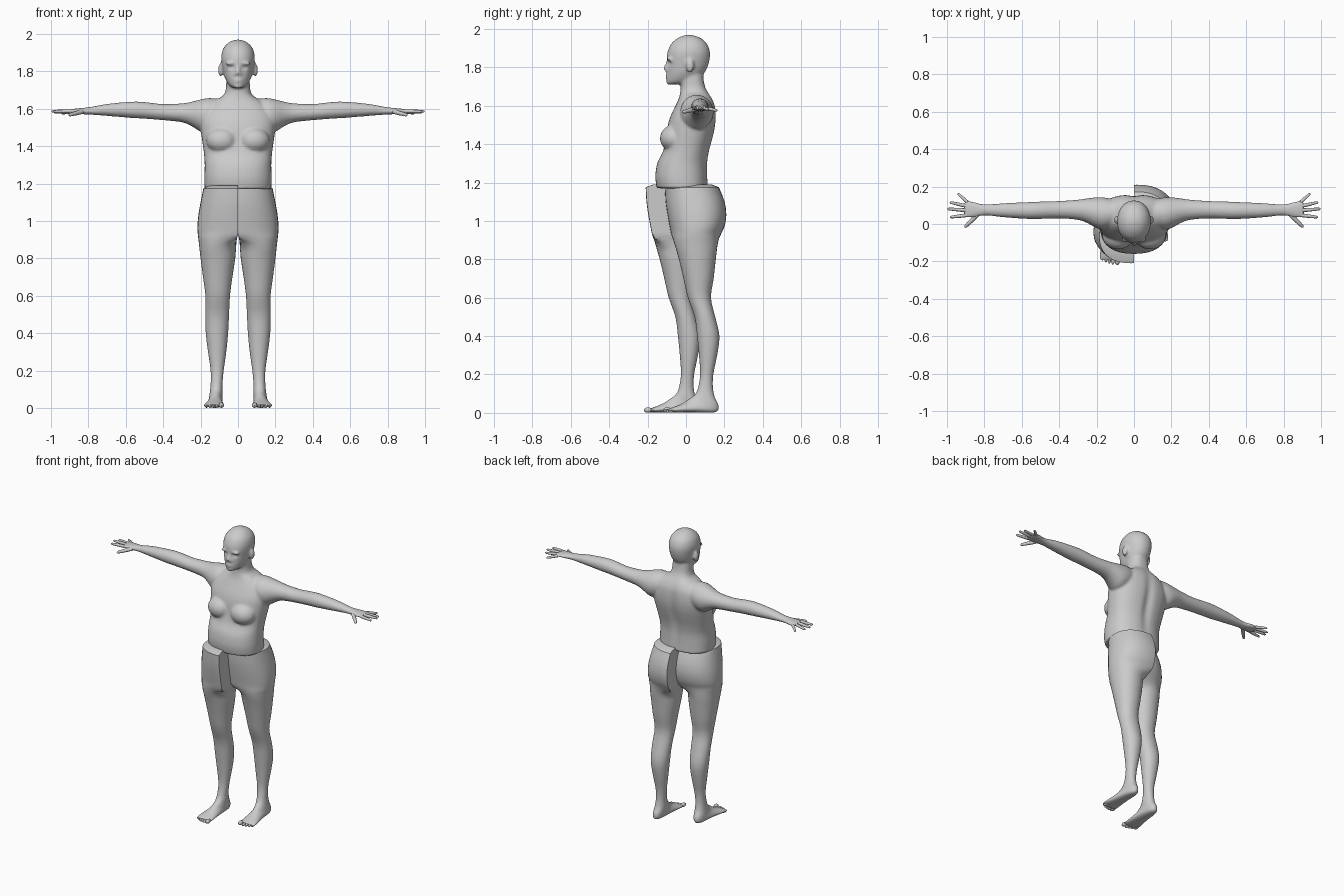
import bpy, bmesh, math
from mathutils import Vector


def spline(rows, k):
    """Catmull-Rom interpolation of rows of numbers, k steps per span."""
    out = []
    for i in range(len(rows) - 1):
        a, b = rows[max(i - 1, 0)], rows[i]
        c, d = rows[i + 1], rows[min(i + 2, len(rows) - 1)]
        for j in range(k):
            t = j / k
            out.append([0.5 * (2 * q + (r - p) * t + (2 * p - 5 * q + 4 * r - s) * t * t
                               + (3 * q - p - 3 * r + s) * t ** 3)
                        for p, q, r, s in zip(a, b, c, d)])
    out.append(list(rows[-1]))
    return out


def unit_ring(n, power=2.0):
    e = 2 / power
    pts = []
    for i in range(n):
        t = 2 * math.pi * i / n
        c, s = math.cos(t), math.sin(t)
        pts.append((math.copysign(abs(c) ** e, c), math.copysign(abs(s) ** e, s)))
    return pts


def loft(bm, rings):
    vs = [[bm.verts.new(p) for p in r] for r in rings]
    n = len(vs[0])
    for a, b in zip(vs, vs[1:]):
        for i in range(n):
            bm.faces.new((a[i], a[(i + 1) % n], b[(i + 1) % n], b[i]))
    bm.faces.new(vs[0])
    bm.faces.new(vs[-1])


def ellipsoid(bm, c, r, seg=16):
    vs = bmesh.ops.create_uvsphere(bm, u_segments=seg, v_segments=seg // 2 + 2, radius=1)['verts']
    for v in vs:
        v.co = Vector(c) + Vector([p * q for p, q in zip(v.co, r)])


def tube(bm, pts, radii):
    d = (Vector(pts[-1]) - Vector(pts[0])).normalized()
    u = d.cross(Vector((0, 0, 1))).normalized()
    w = u.cross(d)
    loft(bm, [[Vector(p) + r * (u * c + w * s) for c, s in unit_ring(10)]
              for p, r in zip(pts, radii)])


def finish(bm, name, angle=50):
    bmesh.ops.recalc_face_normals(bm, faces=bm.faces)
    me = bpy.data.meshes.new(name)
    bm.to_mesh(me)
    bm.free()
    ob = bpy.data.objects.new(name, me)
    bpy.context.collection.objects.link(ob)
    bpy.ops.object.select_all(action='DESELECT')
    bpy.context.view_layer.objects.active = ob
    ob.select_set(True)
    bpy.ops.object.shade_smooth_by_angle(angle=math.radians(angle))
    return ob


# Upper body: horizontal sections (z, half width, front y, back y)
torso = [(1.17, .178, -.152, .115), (1.23, .18, -.16, .113), (1.3, .178, -.15, .113),
         (1.36, .182, -.122, .122), (1.42, .19, -.11, .138), (1.48, .198, -.1, .152),
         (1.54, .2, -.083, .157), (1.6, .175, -.055, .152), (1.64, .13, -.037, .136),
         (1.67, .08, -.03, .116), (1.7, .066, -.028, .1), (1.74, .063, -.03, .092),
         (1.78, .06, -.03, .09)]
head = [(1.712, .025, -.092, -.03), (1.722, .042, -.1, .02), (1.74, .057, -.101, .06),
        (1.77, .072, -.1, .095), (1.8, .08, -.099, .112), (1.84, .087, -.1, .123),
        (1.88, .09, -.096, .125), (1.92, .08, -.079, .111), (1.948, .058, -.05, .084),
        (1.963, .034, -.02, .052), (1.97, .008, .008, .024)]
# Arm: upright sections (x, low z, high z, front y, back y)
arm = [(.1, 1.5, 1.655, -.01, .13), (.16, 1.48, 1.657, -.03, .142), (.2, 1.478, 1.65, -.022, .143),
       (.25, 1.508, 1.637, .005, .137), (.3, 1.528, 1.629, .022, .13), (.4, 1.539, 1.625, .03, .123),
       (.5, 1.547, 1.636, .027, .12), (.57, 1.551, 1.638, .027, .117), (.7, 1.562, 1.626, .036, .111),
       (.78, 1.568, 1.611, .045, .105), (.82, 1.57, 1.606, .043, .108),
       (.86, 1.573, 1.602, .033, .12), (.9, 1.577, 1.597, .033, .124), (.91, 1.581, 1.593, .04, .118)]

bm = bmesh.new()
for rows, power in ((torso, 2.35), (head, 2.1)):
    loft(bm, [[(w * c, (f + b) / 2 + (b - f) / 2 * s, z) for c, s in unit_ring(40, power)]
              for z, w, f, b in spline(rows, 3)])
for m in (-1, 1):
    loft(bm, [[(m * x, (f + b) / 2 + (b - f) / 2 * c, (l + h) / 2 + (h - l) / 2 * s)
               for c, s in unit_ring(28)] for x, l, h, f, b in spline(arm, 3)])
    ellipsoid(bm, (m * .085, -.063, 1.43), (.085, .073, .07), 24)      # chest
    ellipsoid(bm, (m * .093, .022, 1.808), (.013, .021, .036))         # ear
    ellipsoid(bm, (m * .035, -.082, 1.842), (.032, .02, .01))          # brow
    ellipsoid(bm, (m * .012, -.1, 1.785), (.009, .012, .008))          # nostril
tube(bm, [(0, -.092, 1.838), (0, -.1, 1.812), (0, -.108, 1.788)], (.008, .011, .013))  # nose
for z in (1.757, 1.747):
    ellipsoid(bm, (0, -.096, z), (.025, .012, .006))                   # lips
ellipsoid(bm, (0, -.088, 1.722), (.024, .016, .013))                   # chin

body = finish(bm, "upper_body")
mod = body.modifiers.new("merge", 'REMESH')
mod.mode = 'VOXEL'
mod.voxel_size = .008
mod.use_smooth_shade = True
bpy.ops.object.modifier_apply(modifier=mod.name)
# Sculpted dents: (centre, radii, push) for eye sockets, spine groove, breastbone
dents = [((.034, -.095, 1.822), (.02, .03, .012), -.012),
         ((0, .14, 1.42), (.03, .06, .2), .014),
         ((0, -.13, 1.43), (.025, .05, .06), -.006)]
for v in body.data.vertices:
    p = v.co.copy()
    for c, r, push in dents:
        q = (abs(p.x) - c[0], p.y - c[1], p.z - c[2])
        g = math.exp(-sum((a / b) ** 2 for a, b in zip(q, r)))
        v.co.y -= push * g
mod = body.modifiers.new("soften", 'SMOOTH')
mod.factor = .5
mod.iterations = 4
bpy.ops.object.modifier_apply(modifier=mod.name)

# Fingers: root, tip, thickness
fingers = [((.89, .116, 1.585), (.942, .163, 1.575), .009),
           ((.895, .096, 1.587), (.985, .116, 1.581), .0095),
           ((.895, .073, 1.588), (.998, .081, 1.586), .01),
           ((.893, .047, 1.587), (.985, .036, 1.585), .0098),
           ((.835, .052, 1.584), (.905, -.018, 1.566), .012)]
for m, side in ((-1, "right"), (1, "left")):
    bm = bmesh.new()
    for a, b, r in fingers:
        a, b = [Vector((m * p[0], p[1], p[2])) for p in (a, b)]
        pts = [a.lerp(b, t) for t in (0, .35, .7, .93, 1)]
        tube(bm, pts, [r, r, r * .85, r * .7, r * .25])
    finish(bm, side + "_fingers")

# Leg: level sections (z, front y, back y, inner x, outer x)
leg = [(1.175, -.16, .122, 0, .185), (1.1, -.156, .151, 0, .2), (1.03, -.146, .16, 0, .212),
       (.97, -.135, .15, 0, .217), (.93, -.127, .132, 0, .215), (.89, -.113, .117, .008, .21),
       (.8, -.087, .105, .015, .2), (.7, -.063, .094, .03, .187), (.6, -.04, .08, .043, .174),
       (.5, -.005, .102, .048, .175), (.4, .008, .124, .053, .172), (.3, .018, .112, .063, .16),
       (.2, .024, .092, .077, .146), (.13, .013, .09, .083, .146)]
# Foot: tilted sections (front y, front z, back y, back z, inner x, outer x)
foot = [(.0, .1, .1, .08, .082, .15), (-.015, .085, .117, .045, .083, .153),
        (-.03, .075, .117, .015, .083, .156), (-.045, .064, .09, .002, .083, .16),
        (-.07, .049, .0, .003, .08, .168), (-.1, .036, -.07, .003, .077, .178),
        (-.13, .025, -.12, .003, .076, .182), (-.142, .018, -.138, .006, .082, .178)]
toes = [(.089, -.148, .014), (.113, -.148, .009), (.132, -.143, .0085),
        (.15, -.136, .008), (.168, -.126, .008)]


def hip_centre(z, i, o):
    t = min(max((z - .87) / .08, 0), 1)
    mid = (i + o) / 2
    return mid + (.015 - mid) * t * t * (3 - 2 * t)


for m, shift, side in ((-1, -.05, "right"), (1, .05, "left")):
    rows = [(f, z, b, z, i, o) for z, f, b, i, o in leg] + foot
    rows = [(-.12, 1.19, .085, 1.19, 0, .15)] + spline(rows, 3)   # waist rim on top
    rings = []
    for f, zf, b, zb, i, o in rows:
        i = max(i, 0)
        cx = hip_centre(zf, i, o)
        power = 2.3 if zf > .9 else 2.1
        rings.append([(m * max(i, cx + (o - cx) * c),
                       (f + b) / 2 + (b - f) / 2 * s + shift,
                       (zf + zb) / 2 + (zb - zf) / 2 * s) for c, s in unit_ring(36, power)])
    bm = bmesh.new()
    loft(bm, rings)
    for x, y, r in toes:
        ellipsoid(bm, (m * x, y + shift, r + .001), (r, r * .4 + .016, r), 12)
    finish(bm, side + "_leg", 35)
